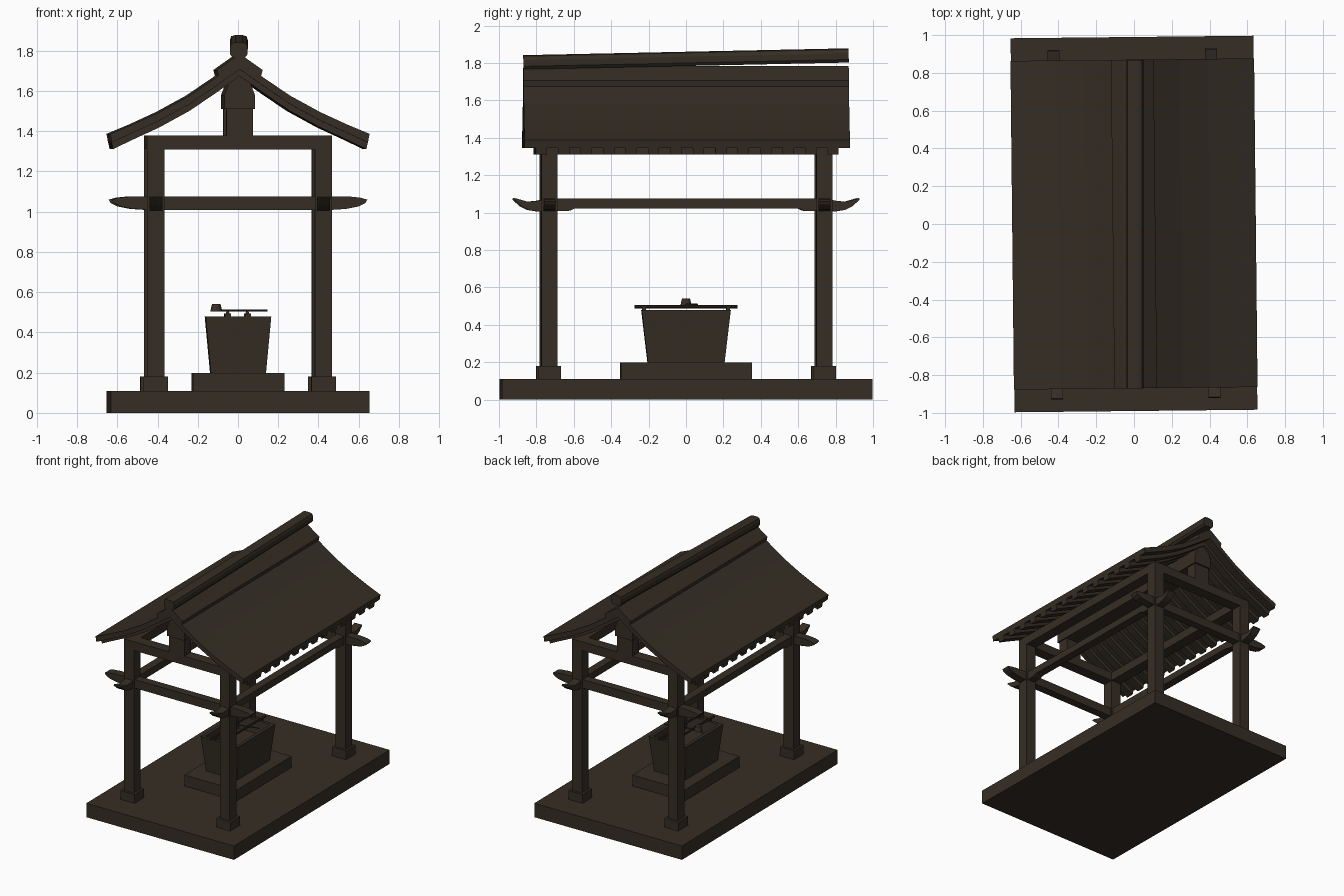
import bpy, bmesh, math
from mathutils import Matrix, Vector

if "Cube" in bpy.data.objects:
    bpy.data.objects.remove(bpy.data.objects["Cube"])

YAW = Matrix.Rotation(0.0105, 4, 'Z')   # whole pavilion sits slightly turned
wood = bpy.data.materials.new("dark brown wood")
wood.diffuse_color = (0.036, 0.027, 0.018, 1)
wood.use_nodes = True
wood.node_tree.nodes["Principled BSDF"].inputs["Base Color"].default_value = wood.diffuse_color


def finish(name, bm, mat=YAW):
    bmesh.ops.recalc_face_normals(bm, faces=bm.faces)
    bm.transform(mat)
    me = bpy.data.meshes.new(name)
    bm.to_mesh(me)
    bm.free()
    me.materials.append(wood)
    ob = bpy.data.objects.new(name, me)
    bpy.context.collection.objects.link(ob)
    return ob


def add_prism(bm, pts, axis, a, b):
    """Closed profile of (u, z) points, extruded along axis from a to b."""
    def place(u, z, t):
        return (u, t, z) if axis == 'y' else (t, u, z)
    lo = [bm.verts.new(place(u, z, a)) for u, z in pts]
    hi = [bm.verts.new(place(u, z, b)) for u, z in pts]
    bm.faces.new(lo)
    bm.faces.new(hi)
    n = len(pts)
    for i in range(n):
        j = (i + 1) % n
        bm.faces.new((lo[i], lo[j], hi[j], hi[i]))


def prism(name, pts, axis, a, b, mat=YAW):
    bm = bmesh.new()
    add_prism(bm, pts, axis, a, b)
    return finish(name, bm, mat)


def box(name, x0, x1, y0, y1, z0, z1):
    return prism(name, [(x0, z0), (x1, z0), (x1, z1), (x0, z1)], 'y', y0, y1)


def mirrored(half):
    """Mirror a half profile (u >= 0) into a closed symmetric one."""
    return half + [(-u, z) for u, z in reversed(half)]


# base slab
box("base_slab", -0.643, 0.643, -0.99, 0.99, 0, 0.11)

# posts with footings
PX, PY = 0.417, 0.735
for sx in (-1, 1):
    for sy in (-1, 1):
        x, y = sx * PX, sy * PY
        box("post", x - 0.043, x + 0.043, y - 0.043, y + 0.043, 0.11, 1.34)
        box("post_footing", x - 0.061, x + 0.061, y - 0.061, y + 0.061, 0.11, 0.18)

# tie beams with upswept ends
cross = mirrored([(0.44, 1.008), (0.53, 1.014), (0.59, 1.026), (0.625, 1.043),
                  (0.635, 1.06), (0.60, 1.07), (0.54, 1.076)])
long_ = mirrored([(0.60, 1.022), (0.625, 1.01), (0.79, 1.005), (0.845, 1.014),
                  (0.885, 1.034), (0.925, 1.07), (0.92, 1.078), (0.85, 1.058),
                  (0.79, 1.064), (0.76, 1.076)])
for s in (-1, 1):
    prism("cross_tie_beam", cross, 'y', s * PY - 0.032, s * PY + 0.032)
    prism("long_tie_beam", long_, 'x', s * PX - 0.032, s * PX + 0.032)
    # top frame
    box("top_cross_beam", -0.46, 0.46, s * PY - 0.043, s * PY + 0.043, 1.31, 1.38)
    box("top_long_beam", s * PX - 0.043, s * PX + 0.043, -0.77, 0.77, 1.311, 1.379)
    # king post under the ridge
    box("king_post", -0.066, 0.066, s * PY - 0.043, s * PY + 0.043, 1.38, 1.52)

# ridge beam
prism("ridge_beam", mirrored([(0.076, 1.51), (0.076, 1.58), (0.055, 1.635), (0.015, 1.69)]),
      'y', -0.79, 0.79)

# roof slopes and rafters follow one curve
curve = [(0, 1.75), (0.11, 1.672), (0.25, 1.577), (0.4, 1.495), (0.53, 1.435), (0.645, 1.387)]
under = [(min(x, 0.637), z - 0.042) for x, z in curve]
lower = [(min(x, 0.63), z - 0.076) for x, z in curve]
for s in (-1, 1):
    def flip(pts):
        return [(s * x, z) for x, z in pts]
    prism("roof_slope", flip(curve + under[::-1]), 'y', -0.87, 0.87)
    bm = bmesh.new()
    count = 14
    for i in range(count):
        y = -0.78 + 1.56 * i / (count - 1)
        add_prism(bm, flip(under + lower[::-1]), 'y', y - 0.03, y + 0.03)
    finish("rafters", bm)

# ridge cover, a thin bent board
prism("ridge_cover", [(0, 1.785), (0.113, 1.705), (0.105, 1.67), (0, 1.74),
                      (-0.105, 1.67), (-0.113, 1.705)], 'y', -0.87, 0.87)

# ridge cap bar, slightly tipped up at the back
tilt = Matrix.Translation((0.004, 0, 1.822)) @ Matrix.Rotation(0.021, 4, 'X')
prism("ridge_cap", mirrored([(0.03, -0.038), (0.043, -0.022), (0.045, 0.012),
                             (0.038, 0.032), (0.018, 0.038)]), 'y', -0.87, 0.87, tilt)

# stone plinth and hollow basin
box("basin_plinth", -0.228, 0.228, -0.35, 0.35, 0.11, 0.198)
bm = bmesh.new()
rings = [(0.137, 0.205, 0.198), (0.163, 0.238, 0.478), (0.138, 0.213, 0.478), (0.130, 0.203, 0.38)]
loops = [[bm.verts.new((sx * hx, sy * hy, z)) for sx, sy in ((-1, -1), (1, -1), (1, 1), (-1, 1))]
         for hx, hy, z in rings]
for a, b in zip(loops, loops[1:]):
    for i in range(4):
        j = (i + 1) % 4
        bm.faces.new((a[i], a[j], b[j], b[i]))
bm.faces.new(loops[0])
bm.faces.new(loops[-1])
finish("water_basin", bm)


def cone(name, r1, r2, depth, mat, sides=10):
    bm = bmesh.new()
    bmesh.ops.create_cone(bm, cap_ends=True, segments=sides, radius1=r1, radius2=r2, depth=depth)
    return finish(name, bm, mat)


# rest poles across the basin on end blocks
for x in (-0.052, 0.047):
    cone("rest_pole", 0.009, 0.009, 0.55,
         Matrix.Translation((x, 0, 0.497)) @ Matrix.Rotation(math.pi / 2, 4, 'X'))
    for y in (-0.225, 0.225):
        box("pole_block", x - 0.014, x + 0.014, y - 0.01, y + 0.01, 0.476, 0.495)

# ladle laid upside down on the poles
cone("ladle_cup", 0.03, 0.021, 0.038, Matrix.Translation((-0.108, 0, 0.523)), 12)
start, end = Vector((-0.09, 0.0, 0.509)), Vector((0.145, 0.06, 0.509))
d = end - start
cone("ladle_handle", 0.005, 0.005, d.length,
     Matrix.Translation((start + end) / 2) @ d.to_track_quat('Z', 'Y').to_matrix().to_4x4(), 6)
